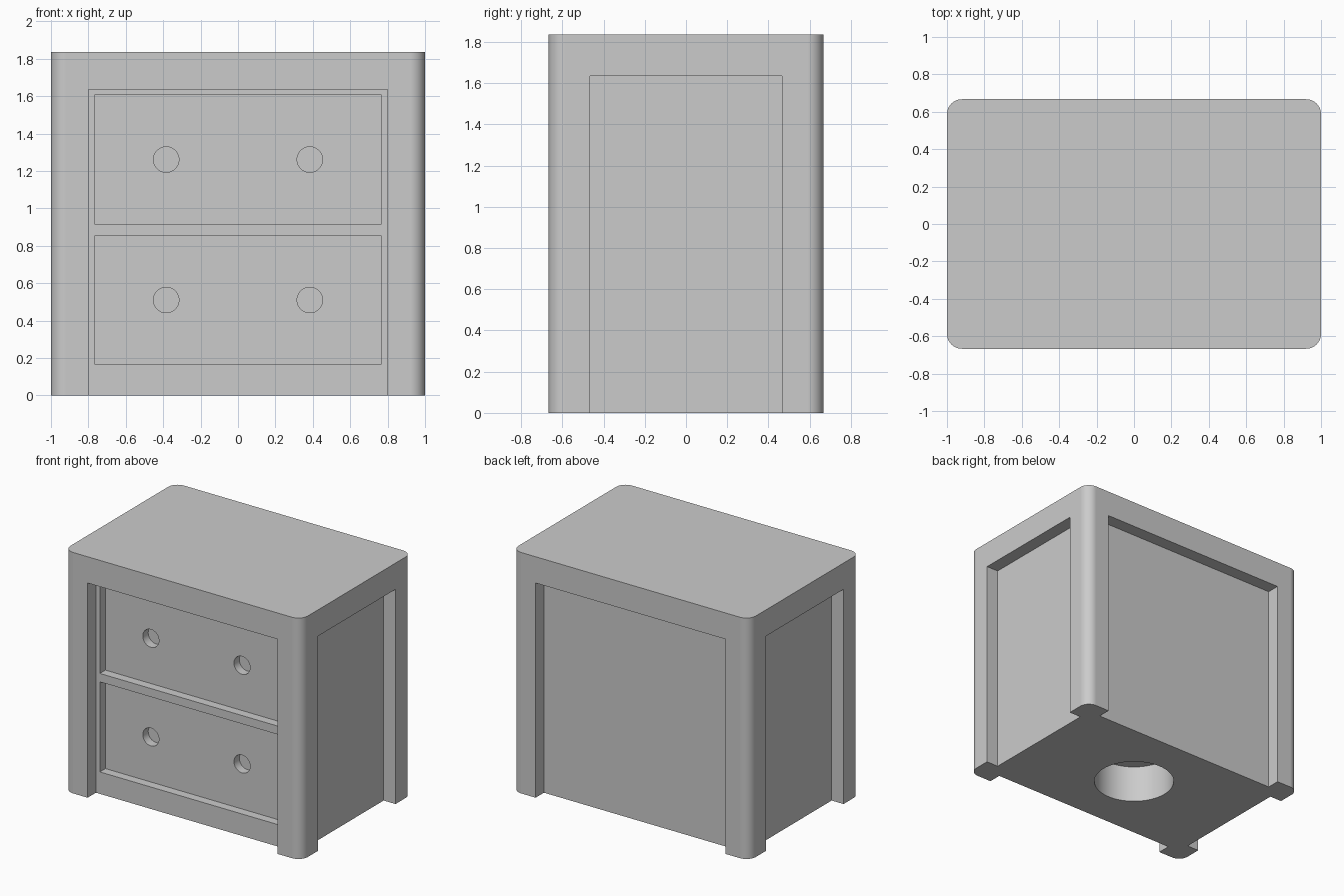
import bpy, bmesh, math
from mathutils import Matrix

if "Cube" in bpy.data.objects:
    bpy.data.objects.remove(bpy.data.objects["Cube"])

W, D, H = 1.0, 0.667, 1.835      # half width, half depth, height
POST, REC, R = 0.2, 0.1, 0.08    # corner post size, panel recess, corner radius

grey = bpy.data.materials.new("light grey")
grey.diffuse_color = (0.6, 0.6, 0.6, 1)
grey.use_nodes = True
grey.node_tree.nodes["Principled BSDF"].inputs["Base Color"].default_value = grey.diffuse_color


def make(name, bm):
    me = bpy.data.meshes.new(name)
    bm.to_mesh(me)
    bm.free()
    me.materials.append(grey)
    ob = bpy.data.objects.new(name, me)
    bpy.context.collection.objects.link(ob)
    return ob


def box(name, x0, x1, y0, y1, z0, z1, radius=0):
    bm = bmesh.new()
    bmesh.ops.create_cube(bm, size=1)
    for v in bm.verts:
        v.co.x = x1 if v.co.x > 0 else x0
        v.co.y = y1 if v.co.y > 0 else y0
        v.co.z = z1 if v.co.z > 0 else z0
    if radius:
        uprights = [e for e in bm.edges
                    if abs(e.verts[0].co.z - e.verts[1].co.z) > 0.1]
        bmesh.ops.bevel(bm, geom=uprights, offset=radius, segments=16,
                        profile=0.5, affect='EDGES')
    return make(name, bm)


def cylinder(name, centre, r, depth, axis='Z'):
    bm = bmesh.new()
    m = Matrix.Translation(centre)
    if axis == 'Y':
        m = m @ Matrix.Rotation(math.pi / 2, 4, 'X')
    bmesh.ops.create_cone(bm, cap_ends=True, segments=64, radius1=r,
                          radius2=r, depth=depth, matrix=m)
    return make(name, bm)


# Cabinet block with rounded upright corners
cabinet = box("cabinet", -W, W, -D, D, 0, H, R)
bpy.context.view_layer.objects.active = cabinet


def cut(cutter):
    mod = cabinet.modifiers.new("cut", 'BOOLEAN')
    mod.operation = 'DIFFERENCE'
    mod.solver = 'EXACT'
    mod.object = cutter
    bpy.ops.object.modifier_apply(modifier=mod.name)
    bpy.data.objects.remove(cutter)


# Recessed panels on all four sides, leaving corner posts and a top rail
top = H - POST
px, py = W - POST, D - POST
for s in (-1, 1):
    y0, y1 = sorted((s * (D - REC), s * (D + 0.3)))
    cut(box("panel_cutter", -px, px, y0, y1, -0.3, top))
    x0, x1 = sorted((s * (W - REC), s * (W + 0.3)))
    cut(box("side_cutter", x0, x1, -py, py, -0.3, top))

# Drawer fronts with two round finger holes each
panel_y = -(D - REC)
drawer_y = panel_y + 0.067
for z0, z1 in ((0.167, 0.853), (0.917, 1.605)):
    cut(box("drawer_cutter", -0.767, 0.767, panel_y - 0.05, drawer_y, z0, z1))
    for x in (-0.384, 0.384):
        # hole reaches 0.065 behind the drawer front
        cut(cylinder("hole_cutter", (x, drawer_y + 0.015, (z0 + z1) / 2),
                     0.068, 0.1, 'Y'))

# Round blind hole in the underside
cut(cylinder("base_hole_cutter", (0, 0, 0.0435), 0.288, 0.487))

# Smooth rounded corners and holes, flat panels
cabinet.select_set(True)
bpy.ops.object.shade_smooth_by_angle(angle=math.radians(30))
wn = cabinet.modifiers.new("flat panels", 'WEIGHTED_NORMAL')
wn.keep_sharp = True
